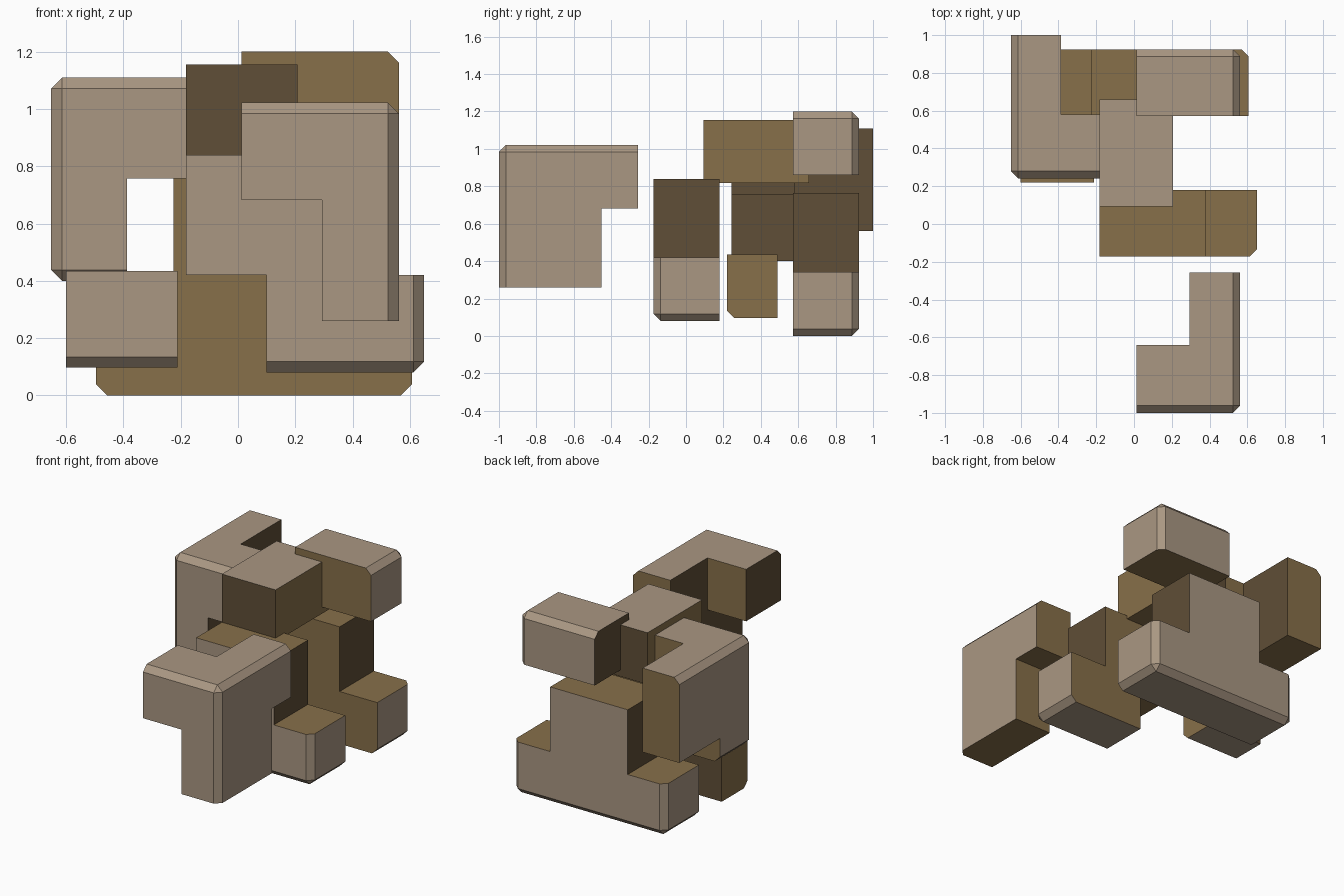
import bpy, bmesh, math
from itertools import product
from mathutils import Vector

if "Cube" in bpy.data.objects:
    bpy.data.objects.remove(bpy.data.objects["Cube"])

CHAMFER = 0.038


def material(name, rgb):
    m = bpy.data.materials.new(name)
    m.diffuse_color = (*rgb, 1)
    m.use_nodes = True
    m.node_tree.nodes["Principled BSDF"].inputs["Base Color"].default_value = m.diffuse_color
    return m


MATERIALS = [material("outer_tan", (0.40, 0.31, 0.225)),
             material("side_grain_brown", (0.245, 0.16, 0.068)),
             material("end_grain_dark", (0.115, 0.077, 0.038))]


def merge_boxes(bm, boxes):
    """Closed shell around several boxes given as (x0, x1, y0, y1, z0, z1)."""
    cuts = [sorted({b[2 * a + s] for b in boxes for s in (0, 1)}) for a in range(3)]

    def filled(cell):
        if any(c < 0 or c >= len(cuts[a]) - 1 for a, c in enumerate(cell)):
            return False
        mid = [(cuts[a][c] + cuts[a][c + 1]) / 2 for a, c in enumerate(cell)]
        return any(all(b[2 * a] < mid[a] < b[2 * a + 1] for a in range(3)) for b in boxes)

    verts = {}
    for cell in product(*(range(len(c) - 1) for c in cuts)):
        if not filled(cell):
            continue
        for a, side in product(range(3), (0, 1)):
            near = list(cell)
            near[a] += 2 * side - 1
            if filled(near):
                continue
            u, v = (a + 1) % 3, (a + 2) % 3
            loop = []
            for du, dv in ((0, 0), (1, 0), (1, 1), (0, 1)):
                k = list(cell)
                k[a] += side
                k[u] += du
                k[v] += dv
                k = tuple(k)
                if k not in verts:
                    verts[k] = bm.verts.new([cuts[i][k[i]] for i in range(3)])
                loop.append(verts[k])
            bm.faces.new(loop if side else loop[::-1])
    bmesh.ops.dissolve_limit(bm, angle_limit=0.01, verts=bm.verts[:], edges=bm.edges[:])


def slice_off(bm, point, normal):
    """Cut away everything past a plane and close the cut."""
    res = bmesh.ops.bisect_plane(bm, geom=bm.verts[:] + bm.edges[:] + bm.faces[:], dist=1e-6,
                                 plane_co=point, plane_no=normal, clear_outer=True)
    edges = [e for e in res["geom_cut"] if isinstance(e, bmesh.types.BMEdge) and e.is_boundary]
    bmesh.ops.holes_fill(bm, edges=edges, sides=0)


def piece(name, boxes, corners, grain):
    """corners: signs of the outer faces meeting there; grain: axis of the end grain."""
    bm = bmesh.new()
    merge_boxes(bm, boxes)
    lo = [min(b[2 * a] for b in boxes) for a in range(3)]
    hi = [max(b[2 * a + 1] for b in boxes) for a in range(3)]

    # Chamfer the outer edges, then the outer corners
    done = set()
    for c in corners:
        tip = Vector([hi[a] if c[a] > 0 else lo[a] for a in range(3)])
        for a in range(3):
            n = Vector(c)
            n[a] = 0
            if n.length > 1.2 and tuple(n) not in done:
                done.add(tuple(n))
                slice_off(bm, tip - n * CHAMFER / 2, n.normalized())
    for c in corners:
        if all(c):
            tip = Vector([hi[a] if c[a] > 0 else lo[a] for a in range(3)])
            slice_off(bm, tip - Vector(c) * CHAMFER * 2 / 3, Vector(c).normalized())
    bmesh.ops.recalc_face_normals(bm, faces=bm.faces[:])

    # Outer faces and chamfers are tan, inner faces show side or end grain
    for f in bm.faces:
        f.normal_update()
        a = max(range(3), key=lambda i: abs(f.normal[i]))
        s = 1 if f.normal[a] > 0 else -1
        limit = hi[a] if s > 0 else lo[a]
        outer = abs(f.calc_center_median()[a] - limit) < 1e-4 and any(c[a] == s for c in corners)
        if abs(f.normal[a]) < 0.95 or outer:
            f.material_index = 0
        else:
            f.material_index = 2 if a == grain else 1

    mesh = bpy.data.meshes.new(name)
    bm.to_mesh(mesh)
    bm.free()
    for m in MATERIALS:
        mesh.materials.append(m)
    bpy.context.collection.objects.link(bpy.data.objects.new(name, mesh))


# Front right upper piece
piece("front_upper_piece",
      [(0.013, 0.562, -1.0, -0.64, 0.682, 1.022),
       (0.293, 0.562, -1.0, -0.256, 0.682, 1.022),
       (0.293, 0.562, -1.0, -0.452, 0.26, 1.022)],
      [(1, -1, 1)], 0)
# Front right lower piece
piece("front_lower_piece",
      [(0.10, 0.65, -0.173, 0.18, 0.08, 0.42),
       (-0.182, 0.38, -0.173, 0.18, 0.42, 0.84)],
      [(1, -1, -1)], 0)
# Top middle block
piece("top_middle_block", [(-0.182, 0.207, 0.093, 0.658, 0.817, 1.155)], [(0, 0, 1)], 1)
# Left piece with column, back arm and side wing
piece("left_piece",
      [(-0.652, -0.387, 0.242, 0.58, 0.40, 1.11),
       (-0.652, -0.387, 0.242, 1.0, 0.56, 1.11),
       (-0.652, -0.10, 0.242, 0.58, 0.757, 1.11)],
      [(-1, -1, 1), (-1, -1, -1)], 0)
# Lower left front block
piece("lower_left_block", [(-0.60, -0.212, 0.22, 0.488, 0.097, 0.435)], [(0, -1, -1)], 1)
# Back base with raised middle
piece("back_base",
      [(-0.495, 0.607, 0.572, 0.925, 0.0, 0.342),
       (-0.226, 0.335, 0.572, 0.925, 0.342, 0.765)],
      [(1, 1, -1), (-1, 1, -1)], 0)
# Back right upper block
piece("back_upper_block", [(0.013, 0.562, 0.572, 0.925, 0.86, 1.20)], [(1, 1, 1)], 0)
